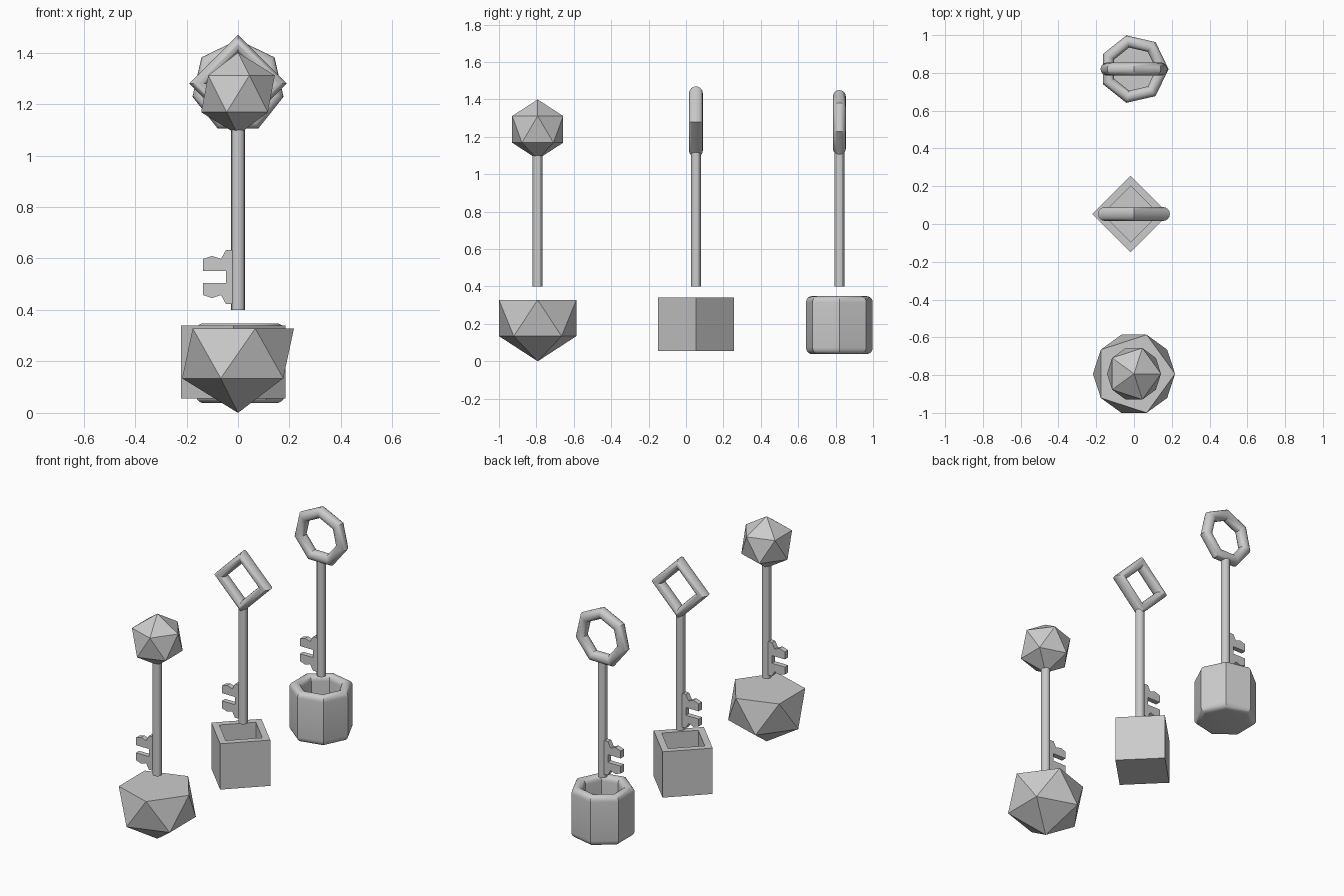
import bpy, bmesh
from math import pi, sin, cos

if "Cube" in bpy.data.objects:
    bpy.data.objects.remove(bpy.data.objects["Cube"])

COS_C, COS_R = 0.0, 0.815          # x centres / ring set y
Y_ICO, Y_CUBE, Y_RING = -0.793, 0.053, 0.82


def finish(bm, name, loc=(0, 0, 0), smooth=False):
    bmesh.ops.recalc_face_normals(bm, faces=bm.faces[:])
    me = bpy.data.meshes.new(name)
    bm.to_mesh(me)
    bm.free()
    ob = bpy.data.objects.new(name, me)
    bpy.context.collection.objects.link(ob)
    ob.location = loc
    if smooth:
        shade(ob)
    return ob


def shade(ob):
    bpy.ops.object.select_all(action='DESELECT')
    ob.select_set(True)
    bpy.context.view_layer.objects.active = ob
    bpy.ops.object.shade_smooth_by_angle(angle=pi / 6)


def lathe(name, profile, n, loc, smooth=False):
    """Revolve an (r, z) profile with n sides; both ends are capped flat."""
    bm = bmesh.new()
    rings = [[bm.verts.new((r * cos(2 * pi * i / n), r * sin(2 * pi * i / n), z))
              for i in range(n)] for r, z in profile]
    for a, b in zip(rings, rings[1:]):
        for i in range(n):
            j = (i + 1) % n
            bm.faces.new((a[i], a[j], b[j], b[i]))
    bm.faces.new(rings[0])
    bm.faces.new(rings[-1])
    return finish(bm, name, loc, smooth)


def arc(r, z, rad, a0, a1, steps):
    return [(r + rad * cos(a0 + (a1 - a0) * k / steps),
             z + rad * sin(a0 + (a1 - a0) * k / steps)) for k in range(steps + 1)]


def key_shaft_and_bit(prefix, y, top):
    # round shaft
    lathe(prefix + "_key_shaft", [(0.027, 0.40), (0.027, top)], 12, (0, y, 0), True)
    # toothed bit: upper half outline mirrored about its middle height
    mid, t = 0.528, 0.016
    half = [(0, 0.105), (-0.047, 0.105), (-0.066, 0.07), (-0.10, 0.082),
            (-0.136, 0.07), (-0.136, 0.024), (-0.047, 0.024)]
    outline = half + [(x, -z) for x, z in reversed(half)]
    bm = bmesh.new()
    face = bm.faces.new([bm.verts.new((x, -t, z + mid)) for x, z in outline])
    ext = bmesh.ops.extrude_face_region(bm, geom=[face])
    # original face stays as the front side
    if not face.is_valid or len(bm.faces) < len(outline) + 2:
        bm.faces.new([v for v in bm.verts][:len(outline)])
    for v in ext["geom"]:
        if isinstance(v, bmesh.types.BMVert):
            v.co.y += 2 * t
    finish(bm, prefix + "_key_bit", (0, y, 0))


def key_loop(name, y, z, outer, tube, sides):
    bpy.ops.mesh.primitive_torus_add(
        major_segments=sides, minor_segments=16, major_radius=outer - tube,
        minor_radius=tube, location=(0, y, z), rotation=(pi / 2, -pi / 2, 0))
    ob = bpy.context.object
    ob.name = name
    shade(ob)


# shafts and bits
key_shaft_and_bit("faceted", Y_ICO, 1.12)
key_shaft_and_bit("square", Y_CUBE, 1.13)
key_shaft_and_bit("ring", Y_RING, 1.13)

# key heads
bm = bmesh.new()
bmesh.ops.create_icosphere(bm, subdivisions=1, radius=0.16)
finish(bm, "faceted_key_head", (0, Y_ICO, 1.24))
key_loop("square_key_head", Y_CUBE, 1.28, 0.19, 0.037, 4)
key_loop("ring_key_head", Y_RING, 1.2685, 0.1815, 0.0345, 7)

# faceted bowl: two open icosahedron shells joined at the rim
bm = bmesh.new()
R, RIM = 0.243, 0.328
for rad in (R, R * 0.77):
    new = bmesh.ops.create_icosphere(bm, subdivisions=1, radius=rad)["verts"]
    top = max(new, key=lambda v: v.co.z)
    for v in new:
        v.co.z = RIM if 0 < v.co.z < rad * 0.9 else v.co.z + R
    bmesh.ops.delete(bm, geom=[top], context='VERTS')
bmesh.ops.bridge_loops(bm, edges=[e for e in bm.edges if e.is_boundary])
finish(bm, "faceted_pot", (0, Y_ICO, 0))

# square pot
lathe("square_pot", [(0.203, 0.055), (0.203, 0.34), (0.148, 0.34), (0.148, 0.095)],
      4, (-0.018, Y_CUBE, 0))

# seven-sided pot with rounded rim and base edge
rim = arc(0.15, 0.315, 0.033, 0, pi, 10)
base = arc(0.148, 0.073, 0.035, -pi / 2, 0, 5)
lathe("ring_pot", base + rim + [(0.117, 0.085)], 7, (0, Y_RING, 0), True)
